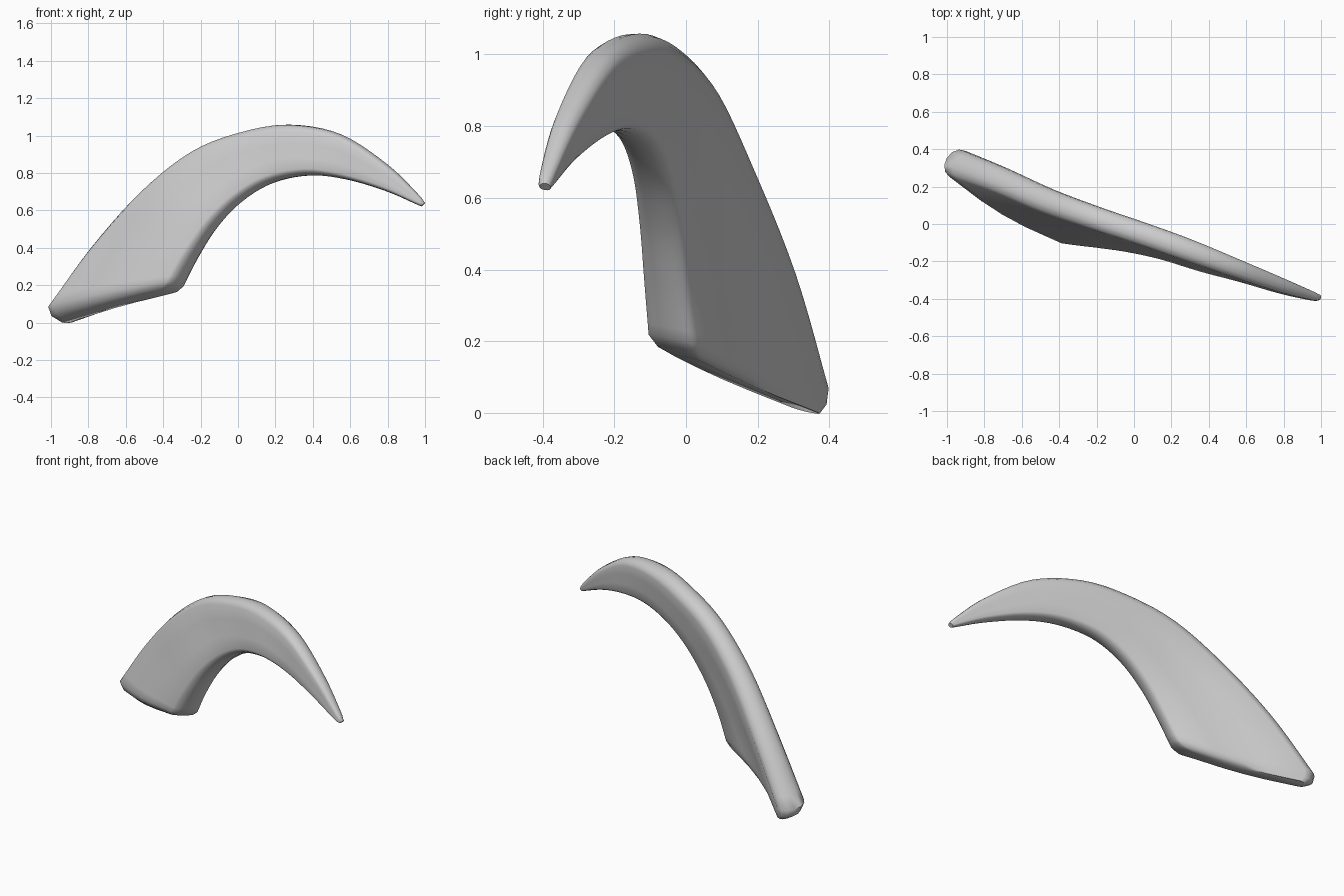
import bpy, bmesh, math
from mathutils import Vector

if "Cube" in bpy.data.objects:
    bpy.data.objects.remove(bpy.data.objects["Cube"])

# Stations from base to tip: outer rim point, inner rim point, thickness
STATIONS = [
    ((-1.00, .355, .075), (-.31, -.055, .21), .165),
    ((-.77, .268, .398), (-.228, -.072, .36), .15),
    ((-.51, .152, .695), (-.122, -.085, .515), .14),
    ((-.24, .052, .913), (.015, -.105, .652), .13),
    ((.03, -.040, 1.020), (.18, -.142, .748), .125),
    ((.28, -.130, 1.058), (.38, -.205, .787), .12),
    ((.55, -.235, 1.007), (.58, -.265, .765), .10),
    ((.80, -.328, .845), (.79, -.338, .703), .075),
    ((.96, -.382, .69), (.95, -.388, .634), .045),
    ((1.00, -.390, .64), (.98, -.395, .622), .03),
]
STEPS = 5
ARC = 6


def catmull(p, t):
    a, b, c, d = p
    return 0.5 * (2 * b + (c - a) * t + (2 * a - 5 * b + 4 * c - d) * t * t
                  + (3 * b - a - 3 * c + d) * t ** 3)


def sample(values):
    """Smooth path through the station values."""
    v = [values[0] * 2 - values[1]] + values + [values[-1] * 2 - values[-2]]
    out = [catmull(v[i:i + 4], s / STEPS) for i in range(len(values) - 1) for s in range(STEPS)]
    return out + [values[-1]]


outer = sample([Vector(s[0]) for s in STATIONS])
inner = sample([Vector(s[1]) for s in STATIONS])
thick = sample([s[2] for s in STATIONS])


def section(bm, o, i, h, normal, bow):
    """Slab cross-section with rounded rims, its middle bowed towards the front."""
    across = (i - o).normalized()
    width = (i - o).length
    ro, ri = min(h * .8, width * .45), min(h * .5, width * .4)
    front, back, flats = [], [], (.3, .5, .7)
    for k in range(ARC + 1):
        a = math.pi * (k / ARC - .5)
        front.append(o + across * ro * (1 - math.cos(a)) + normal * h * math.sin(a))
        back.append(i - across * ri * (1 - math.cos(a)) - normal * h * math.sin(a))

    def flat(p, q):
        return [p.lerp(q, f) - normal * bow * math.sin(math.pi * f) for f in flats]

    pts = front + flat(front[-1], back[0]) + back + flat(back[-1], front[0])
    return [bm.verts.new(p) for p in pts]


bm = bmesh.new()
rings = []
n = len(outer)
for k in range(n):
    mid = [(outer[j] + inner[j]) / 2 for j in (max(k - 1, 0), min(k + 1, n - 1))]
    normal = (mid[1] - mid[0]).cross(inner[k] - outer[k]).normalized()
    if normal.y < 0:
        normal.negate()
    if k == 0:
        # Bevelled base end
        rings.append(section(bm, Vector((-.94, .35, .0)), Vector((-.40, -.01, .158)), .045, normal, .03))
        rings.append(section(bm, Vector((-.985, .356, .028)), Vector((-.34, -.038, .18)), .07, normal, .03))
    bow = .03 * max(0, 1 - k / (3 * STEPS))
    rings.append(section(bm, outer[k], inner[k], thick[k] / 2, normal, bow))

# Skin and end caps
for a, b in zip(rings, rings[1:]):
    for j in range(len(a)):
        m = (j + 1) % len(a)
        bm.faces.new((a[j], a[m], b[m], b[j]))
bm.faces.new(rings[0][::-1])
bm.faces.new(rings[-1])
bmesh.ops.recalc_face_normals(bm, faces=bm.faces)

mesh = bpy.data.meshes.new("curved_horn")
bm.to_mesh(mesh)
bm.free()
horn = bpy.data.objects.new("curved_horn", mesh)
bpy.context.collection.objects.link(horn)
bpy.context.view_layer.objects.active = horn
horn.select_set(True)
bpy.ops.object.shade_smooth_by_angle(angle=math.radians(50))
